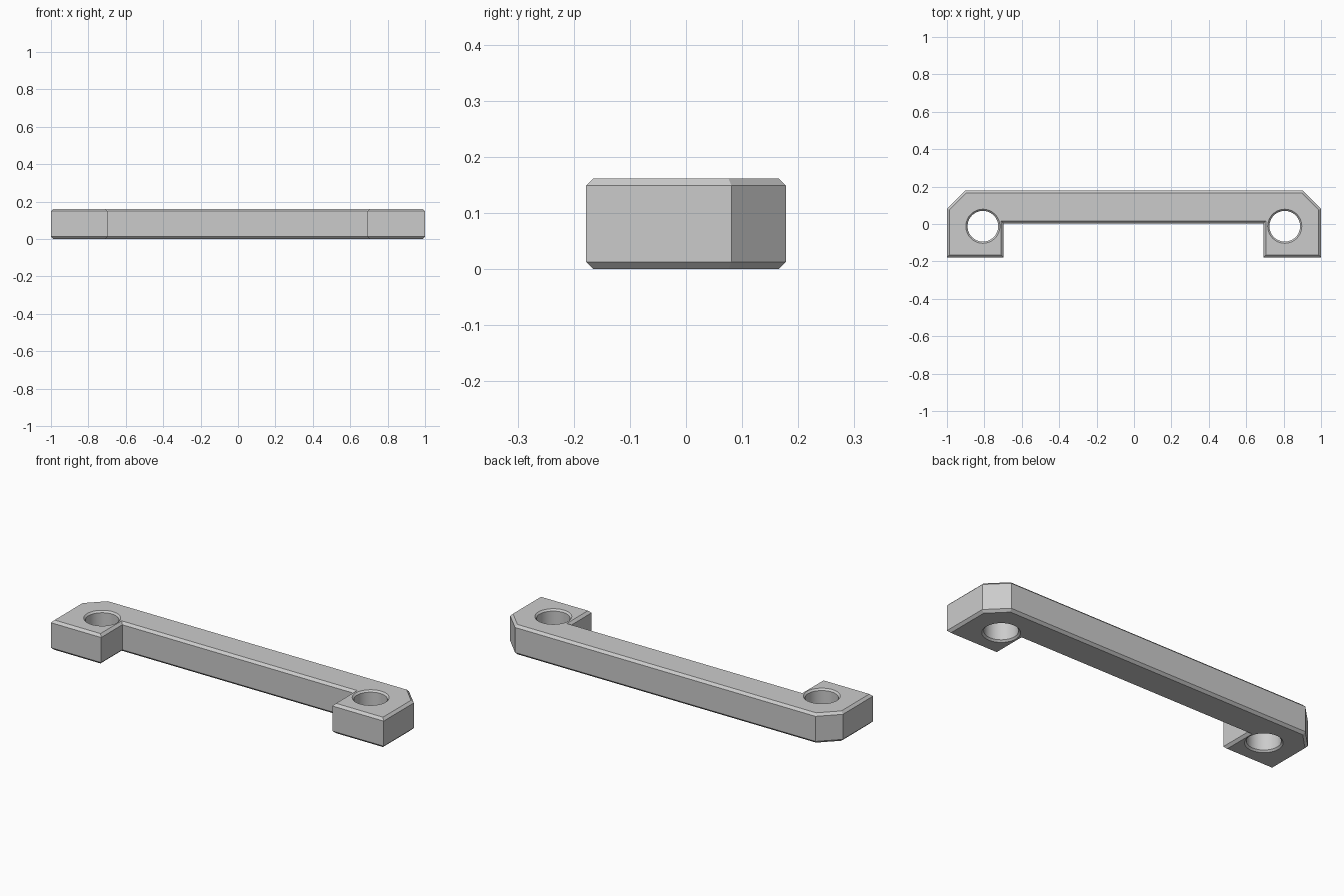
import bpy, bmesh, math

cube = bpy.data.objects.get("Cube")
if cube:
    bpy.data.objects.remove(cube, do_unlink=True)

HEIGHT, CHAMFER = 0.162, 0.013
FRONT, BACK = -0.178, 0.178

grey = bpy.data.materials.new("plain_grey")
grey.use_nodes = True
colour = (0.6, 0.6, 0.6, 1)
grey.diffuse_color = colour
grey.node_tree.nodes["Principled BSDF"].inputs["Base Color"].default_value = colour


def make_object(name, bm):
    bmesh.ops.recalc_face_normals(bm, faces=bm.faces)
    mesh = bpy.data.meshes.new(name)
    bm.to_mesh(mesh)
    bm.free()
    mesh.materials.append(grey)
    obj = bpy.data.objects.new(name, mesh)
    bpy.context.collection.objects.link(obj)
    return obj


# Handle bar with two mounting feet and clipped back corners
outline = [(-1, FRONT), (-0.698, FRONT), (-0.698, 0.004), (0.692, 0.004),
           (0.692, FRONT), (1, FRONT), (1, 0.081), (0.903, BACK),
           (-0.903, BACK), (-1, 0.081)]
bm = bmesh.new()
base = bm.faces.new([bm.verts.new((x, y, 0)) for x, y in outline])
sides = bmesh.ops.extrude_face_region(bm, geom=[base], use_keep_orig=True)
top = [v for v in sides["geom"] if isinstance(v, bmesh.types.BMVert)]
bmesh.ops.translate(bm, verts=top, vec=(0, 0, HEIGHT))
bmesh.ops.recalc_face_normals(bm, faces=bm.faces)

# Chamfer the top and bottom rims
rims = [e for e in bm.edges if abs(e.verts[0].co.z - e.verts[1].co.z) < 1e-5]
bmesh.ops.bevel(bm, geom=rims, offset=CHAMFER, segments=1, affect='EDGES')
handle = make_object("handle_bar", bm)


# Countersunk screw hole: a round profile swept through the full height
def hole_cutter(name, x, y, radius):
    flare = CHAMFER * 0.7
    extra = 0.02
    profile = [(radius + flare + extra, -extra), (radius, flare),
               (radius, HEIGHT - flare), (radius + flare + extra, HEIGHT + extra)]
    bm = bmesh.new()
    count = 64
    rings = [[bm.verts.new((x + r * math.cos(math.tau * i / count),
                            y + r * math.sin(math.tau * i / count), z))
              for i in range(count)] for r, z in profile]
    for low, high in zip(rings, rings[1:]):
        for i in range(count):
            j = (i + 1) % count
            bm.faces.new((low[i], low[j], high[j], high[i]))
    bm.faces.new(rings[0])
    bm.faces.new(rings[-1])
    cutter = make_object(name, bm)
    cutter.hide_render = True
    return cutter


bpy.ops.object.select_all(action='DESELECT')
bpy.context.view_layer.objects.active = handle
handle.select_set(True)
for name, x in (("right_hole", -0.808), ("left_hole", 0.806)):
    cutter = hole_cutter(name, x, -0.012, 0.082)
    cut = handle.modifiers.new(name, 'BOOLEAN')
    cut.operation = 'DIFFERENCE'
    cut.solver = 'EXACT'
    cut.object = cutter
    bpy.ops.object.modifier_apply(modifier=cut.name)
    bpy.data.objects.remove(cutter, do_unlink=True)

# Round hole walls, crisp chamfers
bpy.ops.object.shade_smooth_by_angle(angle=math.radians(30))
